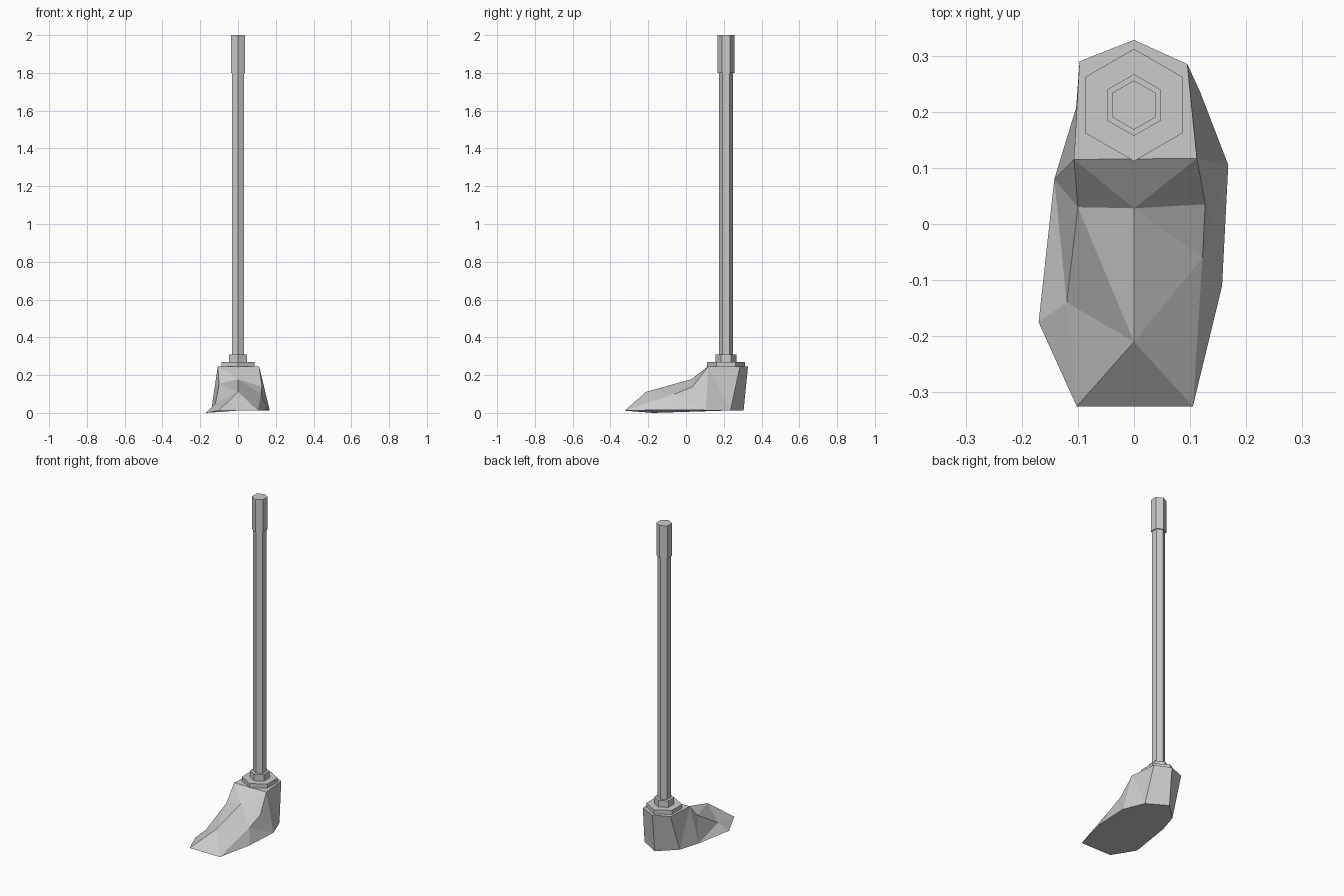
import bpy, bmesh, math

if "Cube" in bpy.data.objects:
    bpy.data.objects.remove(bpy.data.objects["Cube"])

AXIS_Y = 0.212


def make_object(name, bm):
    bmesh.ops.recalc_face_normals(bm, faces=bm.faces)
    mesh = bpy.data.meshes.new(name)
    bm.to_mesh(mesh)
    bm.free()
    ob = bpy.data.objects.new(name, mesh)
    bpy.context.collection.objects.link(ob)
    return ob


def hex_part(name, r_low, r_high, z0, z1):
    """Six-sided prism with corners pointing along y."""
    bm = bmesh.new()
    rings = []
    for r, z in ((r_low, z0), (r_high, z1)):
        rings.append([bm.verts.new((r * math.sin(i * math.pi / 3),
                                    AXIS_Y + r * math.cos(i * math.pi / 3), z))
                      for i in range(6)])
    low, high = rings
    for i in range(6):
        j = (i + 1) % 6
        bm.faces.new((low[i], low[j], high[j], high[i]))
    bm.faces.new(low)
    bm.faces.new(high)
    return make_object(name, bm)


# Pole: flange, collar, shaft and grip
hex_part("pole_flange", 0.100, 0.100, 0.243, 0.270)
hex_part("pole_collar", 0.055, 0.055, 0.268, 0.310)
hex_part("pole_shaft", 0.037, 0.037, 0.300, 1.810)
hex_part("pole_grip", 0.044, 0.044, 1.800, 2.000)

# Foot-shaped blade: sole (s), instep (m, n) and heel top (t)
points = {
    # sole outline
    "sl": (-0.102, -0.325, 0.012), "sc": (0, -0.325, 0.012), "sr": (0.105, -0.325, 0.012),
    "r1": (0.157, -0.11, 0.016), "r2": (0.168, 0.105, 0.014), "r3": (0.118, 0.235, 0.012),
    "bk": (0, 0.305, 0.012),
    "l3": (-0.103, 0.208, 0.012), "l2": (-0.142, 0.08, 0.012), "l1": (-0.17, -0.175, 0.0),
    # lower instep
    "ml": (-0.12, -0.14, 0.05), "mc": (0, -0.21, 0.112), "mr": (0.122, -0.06, 0.10),
    # upper instep
    "nl": (-0.10, 0.03, 0.155), "nc": (0, 0.028, 0.178), "nr": (0.127, 0.035, 0.138),
    # heel top
    "tl": (-0.107, 0.115, 0.245), "tr": (0.112, 0.117, 0.245),
    "ur": (0.095, 0.285, 0.245), "ub": (0, 0.328, 0.245), "ul": (-0.097, 0.29, 0.245),
}
faces = (
    "sl sc sr r1 r2 r3 bk l3 l2 l1",
    "tl tr ur ub ul",
    "tl nl nc", "tl nc tr", "tr nc nr",
    "nl ml mc", "nl mc nc", "nc mc mr", "nc mr nr",
    "ml sl mc", "sl sc mc", "mc sc sr", "mc sr mr",
    "mr sr r1", "mr r1 r2", "mr r2 nr", "nr r2 tr", "tr r2 r3", "tr r3 ur",
    "ur r3 bk ub", "ub bk l3 ul",
    "ul l3 tl", "tl l3 l2", "tl l2 nl", "nl l2 ml", "ml l2 l1", "ml l1 sl",
)
bm = bmesh.new()
verts = {k: bm.verts.new(co) for k, co in points.items()}
for f in faces:
    bm.faces.new([verts[k] for k in f.split()])
make_object("foot", bm)
